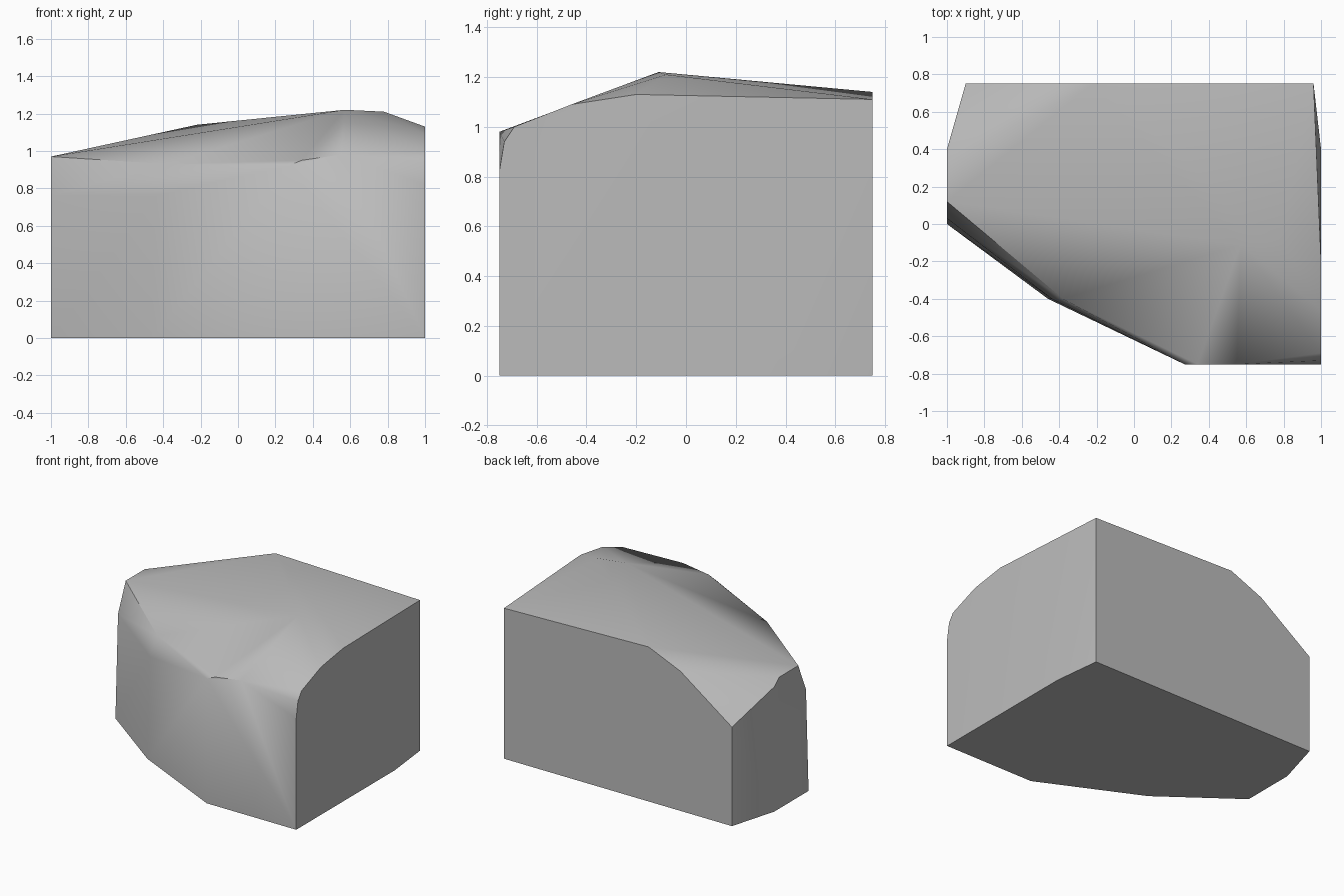
import bpy
import bmesh
from math import radians
from mathutils import Vector

default_cube = bpy.data.objects.get("Cube")
if default_cube:
    bpy.data.objects.remove(default_cube, do_unlink=True)

# Grey stone material
stone = bpy.data.materials.new("stone_grey")
stone.use_nodes = True
grey = (0.5, 0.5, 0.5, 1)
stone.diffuse_color = grey
shader = next(n for n in stone.node_tree.nodes if n.type == 'BSDF_PRINCIPLED')
shader.inputs["Base Color"].default_value = grey

# Ground outline of the boulder
footprint = [(-.9, .75), (-1, .4), (-1, 0), (-.46, -.4),
             (.27, -.75), (1, -.75), (1, .4), (.96, .75)]

# Back rim, dropping to the chamfered corner
back_rim = [(.96, .75, 1.11), (-.22, .75, 1.14), (-.48, .75, 1.03), (-.9, .75, .73)]

# Narrow end rim, where the wall tilts inward
narrow_end_rim = [(-1, .4, .92), (-1, .34, .97), (-1, .12, .97), (-1, .03, .76)]

# Front rim with its leaning shoulder
front_rim = [(-.44, -.4, .76), (-.38, -.4, .93), (.27, -.75, .92),
             (.34, -.75, .95), (.55, -.75, .98)]

# Broad end rim, with a chipped front corner
broad_end_rim = [(1, -.75, .82), (1, -.73, .94), (1, -.69, 1),
                 (1, -.46, 1.09), (1, -.2, 1.13)]

# High points of the crown
crown = [(.57, -.11, 1.22), (.78, -.08, 1.21)]


def build_rock(name, points, material):
    """Wrap the corner points in a faceted shell and soften shallow creases."""
    bm = bmesh.new()
    for point in points:
        bm.verts.new(Vector(point))
    shell = bmesh.ops.convex_hull(bm, input=bm.verts[:])
    spare = {g for g in shell["geom_interior"] + shell["geom_unused"]
             if isinstance(g, bmesh.types.BMVert)}
    bmesh.ops.delete(bm, geom=list(spare), context='VERTS')
    # Merge the flat base and walls into single faces
    bmesh.ops.dissolve_limit(bm, angle_limit=radians(1),
                             verts=bm.verts[:], edges=bm.edges[:])
    bmesh.ops.recalc_face_normals(bm, faces=bm.faces[:])
    mesh = bpy.data.meshes.new(name)
    bm.to_mesh(mesh)
    bm.free()
    mesh.materials.append(material)
    rock = bpy.data.objects.new(name, mesh)
    bpy.context.collection.objects.link(rock)
    bpy.ops.object.select_all(action='DESELECT')
    rock.select_set(True)
    bpy.context.view_layer.objects.active = rock
    bpy.ops.object.shade_smooth_by_angle(angle=radians(40))
    return rock


base = [(x, y, 0) for x, y in footprint]
build_rock("boulder", base + back_rim + narrow_end_rim + front_rim
           + broad_end_rim + crown, stone)
